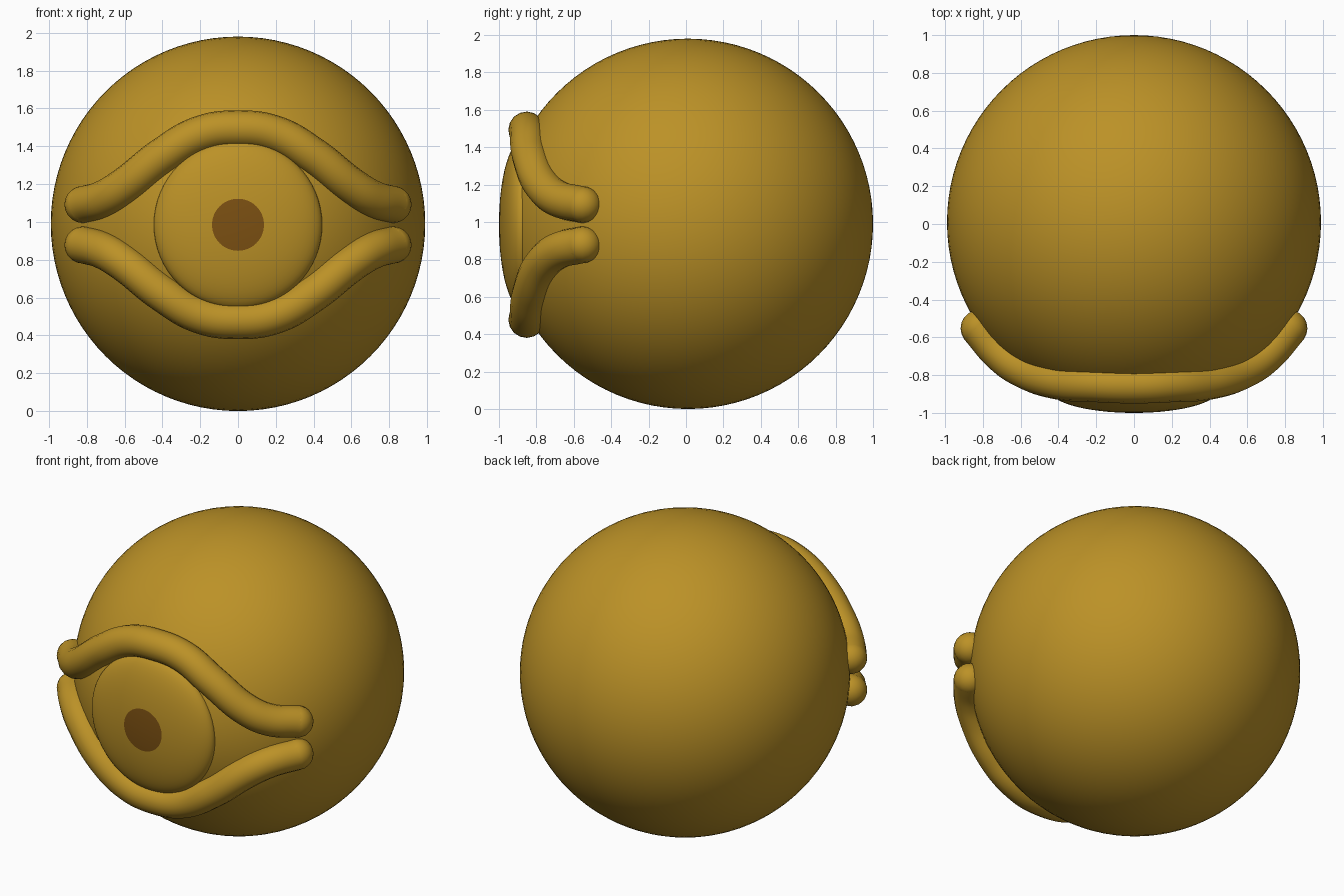
import bpy
from math import radians, sqrt
from mathutils import Vector

cube = bpy.data.objects.get("Cube")
if cube:
    bpy.data.objects.remove(cube, do_unlink=True)

CENTER = Vector((0, 0.01, 0.99))
LID_RADIUS = 0.098


def make_material(name, color):
    mat = bpy.data.materials.new(name)
    mat.use_nodes = True
    mat.diffuse_color = color
    mat.node_tree.nodes["Principled BSDF"].inputs["Base Color"].default_value = color
    return mat


gold = make_material("mustard gold", (0.5, 0.285, 0.02, 1))
brown = make_material("dark brown", (0.2, 0.08, 0.006, 1))


def make_ball(name, location, scale, segments, rings):
    """Smooth ball whose poles point along y."""
    bpy.ops.mesh.primitive_uv_sphere_add(segments=segments, ring_count=rings, radius=1,
                                         location=location, rotation=(radians(90), 0, 0))
    ball = bpy.context.object
    ball.name = name
    ball.scale = scale
    bpy.ops.object.transform_apply(location=False, rotation=True, scale=True)
    bpy.ops.object.shade_smooth()
    ball.data.materials.append(gold)
    return ball


# Eyeball
make_ball("eyeball", CENTER, (0.99, 0.99, 0.99), 96, 48)

# Iris: flattened dome, with the front faces coloured as the pupil
iris = make_ball("iris", (0, -0.88, 0.985), (0.445, 0.445, 0.12), 64, 30)
iris.data.materials.append(brown)
for face in iris.data.polygons:
    c = face.center
    if c.y < 0 and sqrt(c.x ** 2 + c.z ** 2) < 0.138:
        face.material_index = 1

# Eyelids: round tubes following the eyeball, from the middle to the corner (x, height)
half = [(0, 0.507), (0.2, 0.478), (0.4, 0.363), (0.6, 0.205), (0.71, 0.138), (0.82, 0.107)]
profile = [(-x, h) for x, h in reversed(half[1:])] + half


def make_lid(name, side):
    points = [Vector((x, -sqrt(1 - x * x - h * h), side * h - 0.005)) + CENTER
              for x, h in profile]
    curve = bpy.data.curves.new(name, "CURVE")
    curve.dimensions = "3D"
    curve.bevel_depth = LID_RADIUS
    curve.bevel_resolution = 6
    curve.resolution_u = 10
    spline = curve.splines.new("BEZIER")
    spline.bezier_points.add(len(points) - 1)
    for bp, p in zip(spline.bezier_points, points):
        bp.co = p
        bp.handle_left_type = bp.handle_right_type = "AUTO"
    lid = bpy.data.objects.new(name, curve)
    bpy.context.collection.objects.link(lid)
    curve.materials.append(gold)

    # Rounded tips at both corners
    tips = [make_ball(name + "_tip", p, (LID_RADIUS,) * 3, 20, 10)
            for p in (points[0], points[-1])]
    bpy.ops.object.select_all(action="DESELECT")
    lid.select_set(True)
    bpy.context.view_layer.objects.active = lid
    bpy.ops.object.convert(target="MESH")
    lid = bpy.context.object
    for tip in tips:
        tip.select_set(True)
    bpy.ops.object.join()
    bpy.ops.object.shade_smooth()


make_lid("upper_eyelid", 1)
make_lid("lower_eyelid", -1)
